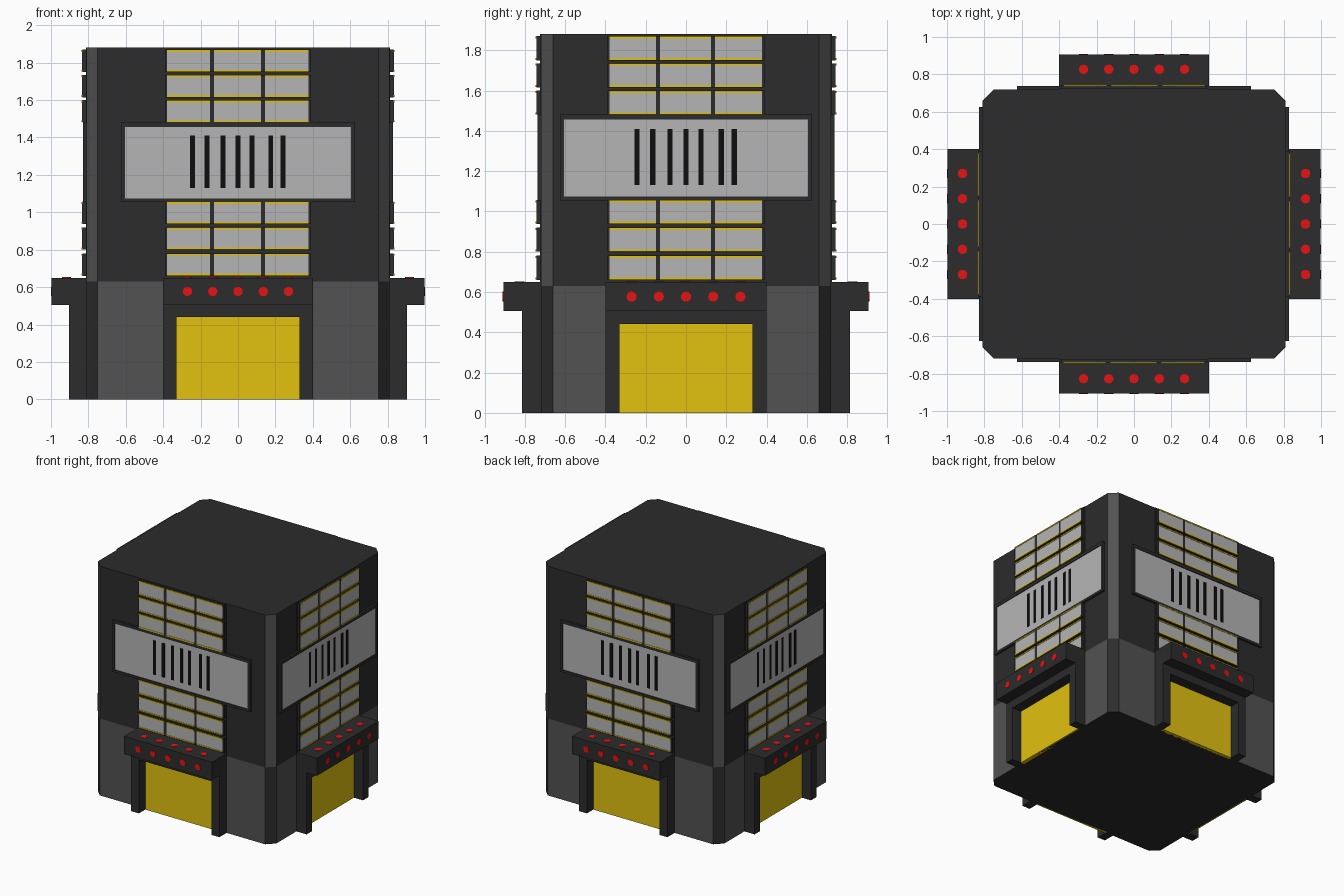
import bpy, bmesh
from math import pi
from mathutils import Matrix

if "Cube" in bpy.data.objects:
    bpy.data.objects.remove(bpy.data.objects["Cube"])


def material(name, rgb):
    m = bpy.data.materials.new(name)
    m.diffuse_color = (*rgb, 1)
    m.use_nodes = True
    m.node_tree.nodes["Principled BSDF"].inputs["Base Color"].default_value = m.diffuse_color
    return m


DARK = material("dark_grey", (0.025, 0.025, 0.025))
MID = material("mid_grey", (0.085, 0.085, 0.085))
PALE = material("pale_grey", (0.46, 0.46, 0.46))
BLACK = material("black", (0.004, 0.004, 0.004))
YELLOW = material("yellow", (0.76, 0.54, 0.005))
RED = material("red", (0.8, 0.006, 0.006))


def finish(name, bm, *mats):
    mesh = bpy.data.meshes.new(name)
    bm.to_mesh(mesh)
    bm.free()
    for m in mats:
        mesh.materials.append(m)
    bpy.context.collection.objects.link(bpy.data.objects.new(name, mesh))


def sides():
    # rotation and wall distance for front, right, back, left
    for k in range(4):
        yield Matrix.Rotation(k * pi / 2, 4, 'Z'), (0.72, 0.81)[k % 2]


def wall_boxes(name, mat, boxes):
    # boxes are (u0, u1, inner, outer, z0, z1), depth measured from the wall
    bm = bmesh.new()
    for rot, wall in sides():
        for u0, u1, d0, d1, z0, z1 in boxes:
            loc = Matrix.Translation(((u0 + u1) / 2, -wall - (d0 + d1) / 2, (z0 + z1) / 2))
            size = Matrix.Diagonal((u1 - u0, d1 - d0, z1 - z0, 1))
            bmesh.ops.create_cube(bm, size=1, matrix=rot @ loc @ size)
    finish(name, bm, mat)


# Chamfered tower body: pale corners above, pale walls below
half = [(0.75, -0.72), (0.81, -0.66), (0.81, 0.66), (0.75, 0.72)]
outline = half + [(-x, -y) for x, y in half]
bm = bmesh.new()
rings = [[bm.verts.new((x, y, z)) for x, y in outline] for z in (0, 0.63, 1.88)]
bm.faces.new(rings[0][::-1])
bm.faces.new(rings[2])
for level in range(2):
    lo, hi = rings[level], rings[level + 1]
    for i in range(8):
        j = (i + 1) % 8
        f = bm.faces.new((lo[i], lo[j], hi[j], hi[i]))
        corner = i % 2 == 0
        f.material_index = int(corner == (level == 1))
finish("tower_body", bm, DARK, MID)

# Entrances
wall_boxes("door", YELLOW, [(-0.33, 0.33, -0.02, 0.01, 0, 0.44)])
wall_boxes("door_frame", DARK, [
    (-0.40, -0.33, -0.02, 0.093, 0, 0.505),
    (0.33, 0.40, -0.02, 0.093, 0, 0.505),
    (-0.33, 0.33, -0.02, 0.093, 0.44, 0.505)])
wall_boxes("canopy", DARK, [(-0.40, 0.40, -0.02, 0.187, 0.505, 0.65)])

# Round lamps on the front and top of each canopy
bm = bmesh.new()
for rot, wall in sides():
    for i in range(-2, 3):
        front = Matrix.Translation((i * 0.135, -wall - 0.187, 0.577)) @ Matrix.Rotation(pi / 2, 4, 'X')
        top = Matrix.Translation((i * 0.135, -wall - 0.107, 0.65))
        for m in (front, top):
            bmesh.ops.create_cone(bm, cap_ends=True, segments=20, radius1=0.025,
                                  radius2=0.025, depth=0.006, matrix=rot @ m)
finish("canopy_lamps", bm, RED)

# Window bands: dark surround, three panes each, yellow trim above and below
rows = [0.72, 0.86, 0.997, 1.54, 1.675, 1.81]
columns = [(-0.38, -0.15), (-0.128, 0.124), (0.145, 0.378)]
wall_boxes("window_surround", DARK,
           [(-0.40, 0.40, -0.02, 0.004, 0.64, 1.88)] +
           [(-0.39, 0.39, -0.02, 0.021, z - 0.06, z + 0.06) for z in rows])
wall_boxes("window_panes", PALE,
           [(a, b, 0, 0.023, z - 0.048, z + 0.048) for z in rows for a, b in columns])
wall_boxes("window_trim", YELLOW,
           [(a, b, 0, 0.026, z + s * 0.053 - 0.005, z + s * 0.053 + 0.005)
            for z in rows for a, b in columns for s in (-1, 1)])

# Wide panel with vertical slots
wall_boxes("panel_frame", DARK, [
    (-0.625, 0.625, -0.02, 0.018, 1.055, 1.075),
    (-0.625, 0.625, -0.02, 0.018, 1.455, 1.48),
    (-0.625, -0.605, -0.02, 0.018, 1.075, 1.455),
    (0.605, 0.625, -0.02, 0.018, 1.075, 1.455)])
wall_boxes("panel", PALE, [(-0.605, 0.605, -0.02, 0.012, 1.075, 1.455)])
wall_boxes("panel_slots", BLACK,
           [(u - 0.013, u + 0.013, 0, 0.015, 1.13, 1.41)
            for u in (-0.243, -0.165, -0.08, 0, 0.075, 0.175, 0.24)])
